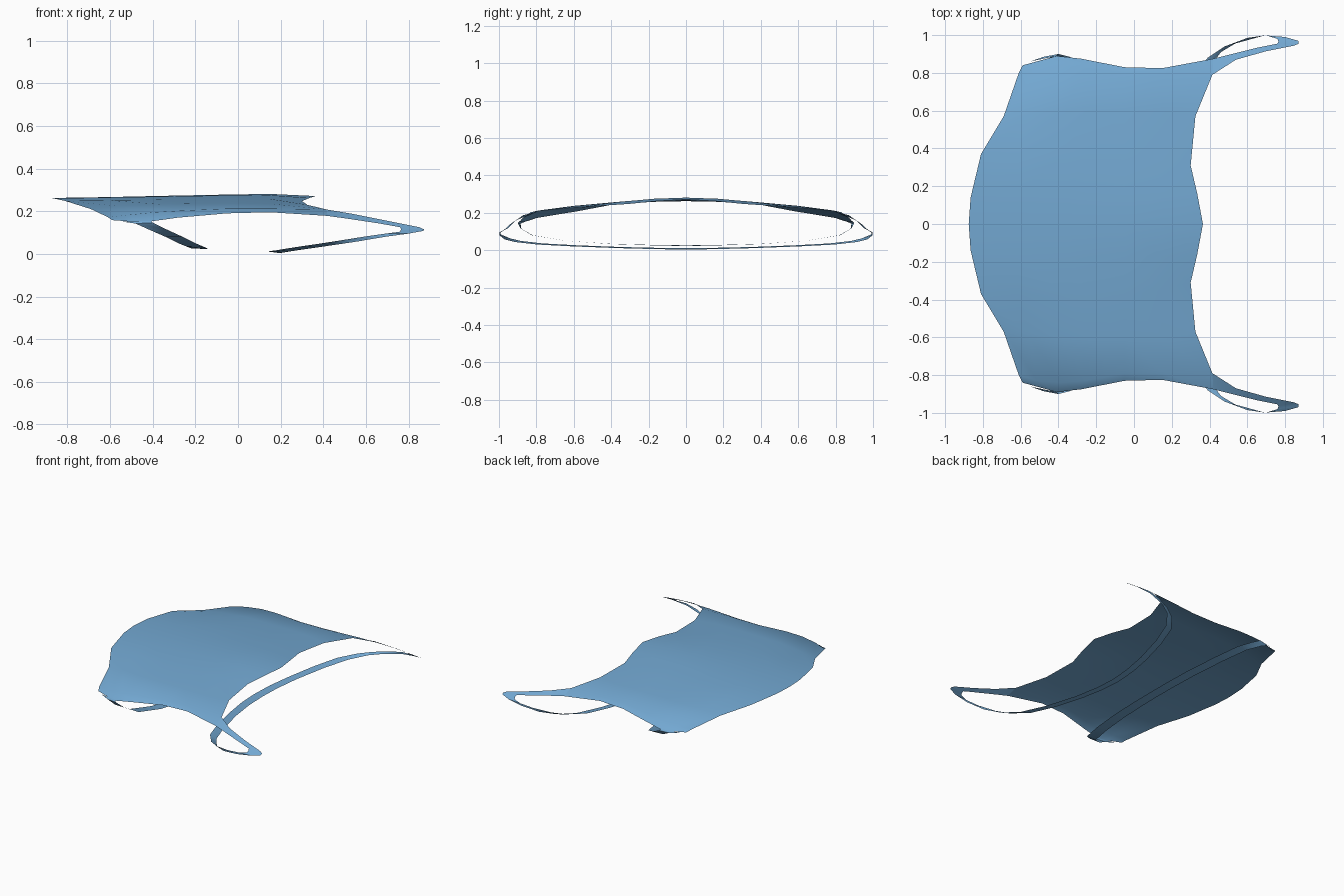
import bpy, bmesh

blue = bpy.data.materials.new("mask blue")
blue.diffuse_color = (0.17, 0.39, 0.64, 1)


def loft(name, rows, closed_at_centre=True):
    """Skin a sheet between rows of points (y >= 0 half), mirrored over y."""
    bm = bmesh.new()
    grid = [[bm.verts.new(p) for p in r] for r in rows]
    for a, b in zip(grid, grid[1:]):
        for i in range(len(a) - 1):
            bm.faces.new((a[i], b[i], b[i + 1], a[i + 1]))
    geom = bm.verts[:] + bm.edges[:] + bm.faces[:]
    bmesh.ops.mirror(bm, geom=geom, axis='Y', merge_dist=0.0005)
    bmesh.ops.remove_doubles(bm, verts=bm.verts[:], dist=0.0005)
    bmesh.ops.recalc_face_normals(bm, faces=bm.faces[:])
    # an open sheet: make the outside face away from the model's middle
    score = sum(f.normal.z * (f.calc_center_median().z - 0.13) for f in bm.faces)
    if score < 0:
        bmesh.ops.reverse_faces(bm, faces=bm.faces[:])
    me = bpy.data.meshes.new(name)
    bm.to_mesh(me)
    bm.free()
    ob = bpy.data.objects.new(name, me)
    bpy.context.collection.objects.link(ob)
    me.materials.append(blue)
    bpy.context.view_layer.objects.active = ob
    ob.select_set(True)
    bpy.ops.object.shade_smooth_by_angle(angle=0.9)
    ob.select_set(False)
    return ob


# domed panel: rows run from the centre line to the side, x from -0.88 to 0.36
loft("curved_panel", [
    [(-.875, 0, .262), (-.865, .14, .26), (-.81, .37, .248), (-.69, .57, .21),
     (-.61, .80, .172), (-.59, .84, .158)],
    [(-.62, 0, .266), (-.62, .16, .265), (-.61, .38, .251), (-.56, .58, .224),
     (-.51, .83, .183), (-.48, .87, .15)],
    [(-.35, 0, .272), (-.35, .17, .269), (-.36, .38, .254), (-.37, .60, .233),
     (-.39, .84, .195), (-.41, .89, .152)],
    [(-.25, 0, .274), (-.25, .17, .271), (-.25, .38, .255), (-.25, .60, .235),
     (-.26, .83, .203), (-.28, .875, .17)],
    [(-.05, 0, .278), (-.05, .17, .274), (-.05, .38, .257), (-.05, .60, .237),
     (-.05, .79, .212), (-.05, .83, .19)],
    [(.15, 0, .281), (.15, .17, .275), (.14, .35, .259), (.15, .60, .235),
     (.15, .79, .212), (.15, .825, .195)],
    [(.365, 0, .271), (.335, .16, .262), (.30, .31, .247), (.325, .57, .23),
     (.415, .79, .208), (.42, .875, .178)],
])

# tapering side arms that reach out to the front strap
loft("side_arm", [
    [(.415, .79, .208), (.42, .875, .178)],
    [(.54, .87, .187), (.52, .90, .164)],
    [(.70, .915, .155), (.66, .935, .143)],
    [(.85, .945, .125), (.76, .955, .125)],
    [(.872, .955, .115), (.765, .965, .115)],
    [(.87, .97, .108), (.76, .98, .104)],
])

# long strap: each row is (outer edge, inner edge)
front = [(.87, .97, .108), (.80, .99, .095), (.69, .998, .08),
         (.56, .97, .058), (.46, .91, .043), (.37, .79, .030), (.30, .60, .020),
         (.24, .36, .011), (.21, .17, .006), (.20, 0, .003)]
front_in = [(.76, .98, .104), (.70, .998, .096), (.60, .985, .082),
            (.48, .94, .063), (.39, .88, .049), (.30, .765, .036), (.235, .58, .026),
            (.18, .35, .017), (.15, .17, .013), (.14, 0, .011)]
loft("long_strap", [list(p) for p in zip(front, front_in)])

# short strap under the deep side of the panel
rear = [(-.55, .86, .152), (-.48, .885, .142), (-.42, .88, .115), (-.34, .82, .080),
        (-.28, .64, .050), (-.24, .40, .034), (-.225, .18, .028), (-.22, 0, .026)]
rear_in = [(-.41, .89, .155), (-.40, .90, .146), (-.34, .885, .117), (-.26, .825, .080),
           (-.20, .64, .050), (-.16, .40, .033), (-.145, .18, .026), (-.14, 0, .022)]
loft("short_strap", [list(p) for p in zip(rear, rear_in)])
